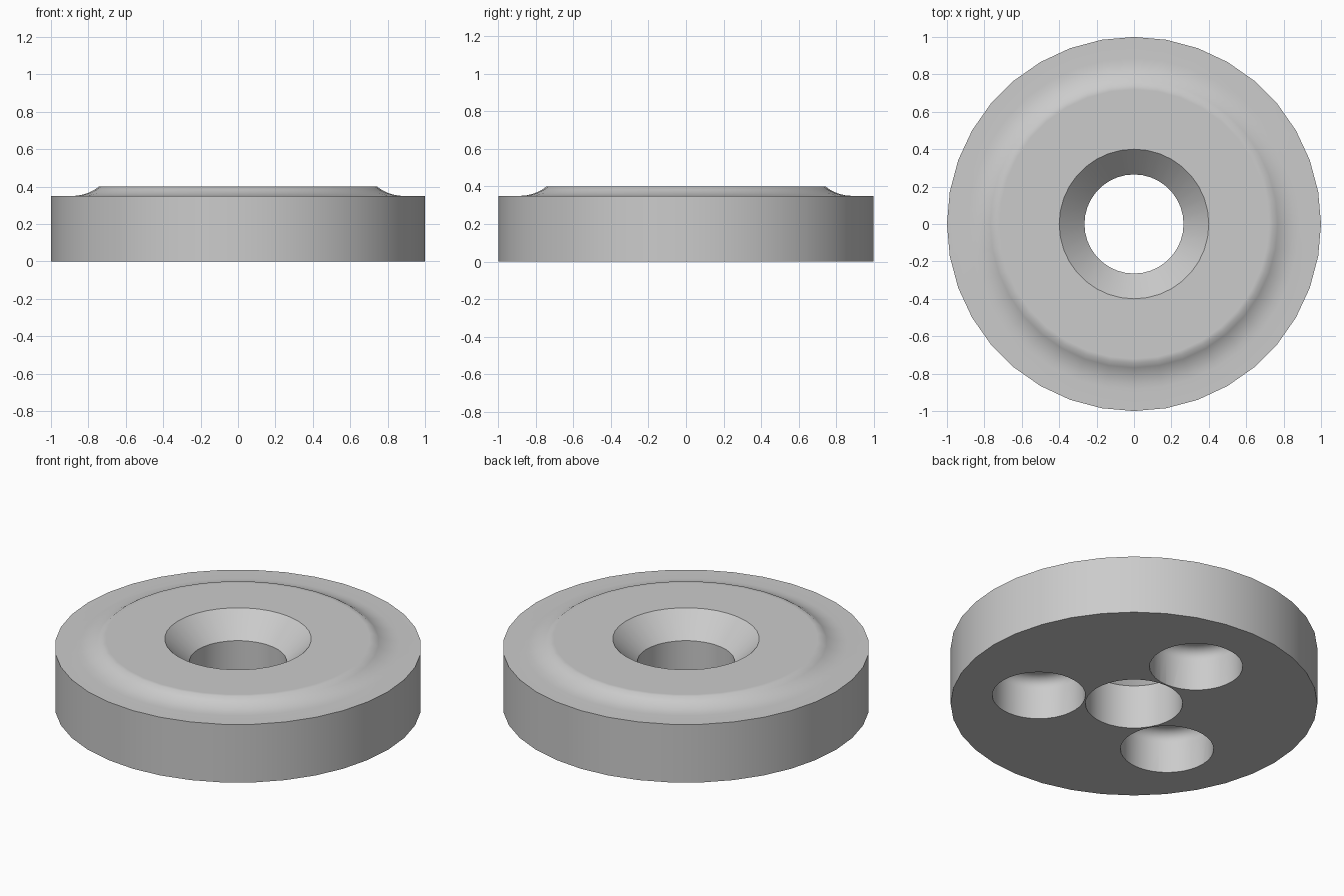
import bpy, bmesh
from math import sin, cos, pi, radians

if "Cube" in bpy.data.objects:
    bpy.data.objects.remove(bpy.data.objects["Cube"])

STEPS = 36

# Single grey material
grey = bpy.data.materials.new("plain grey")
grey.use_nodes = True
colour = (0.6, 0.6, 0.6, 1)
grey.diffuse_color = colour
grey.node_tree.nodes["Principled BSDF"].inputs["Base Color"].default_value = colour


def lathe(name, profile, closed):
    """Turn a (radius, height) profile around z; an open profile is capped."""
    bm = bmesh.new()
    rings = [[bm.verts.new((r * cos(2 * pi * i / STEPS), r * sin(2 * pi * i / STEPS), z))
              for i in range(STEPS)] for r, z in profile]
    pairs = list(zip(rings, rings[1:]))
    if closed:
        pairs.append((rings[-1], rings[0]))
    else:
        bm.faces.new(rings[0])
        bm.faces.new(rings[-1])
    for a, b in pairs:
        for i in range(STEPS):
            j = (i + 1) % STEPS
            bm.faces.new((a[i], a[j], b[j], b[i]))
    bmesh.ops.recalc_face_normals(bm, faces=bm.faces)
    mesh = bpy.data.meshes.new(name)
    bm.to_mesh(mesh)
    bm.free()
    mesh.materials.append(grey)
    obj = bpy.data.objects.new(name, mesh)
    bpy.context.collection.objects.link(obj)
    return obj


# Disc: through hole, countersink, raised face, concave fillet, flat rim
sweep, fillet = radians(39), 0.225
slope = [(0.885 - fillet * sin(sweep * k / 5), 0.35 + fillet * (1 - cos(sweep * k / 5)))
         for k in range(5, -1, -1)]
slope[0] = (slope[0][0], 0.4)
disc = lathe("disc", [(0.265, 0), (0.265, 0.265), (0.4, 0.4), (0.72, 0.4)]
             + slope + [(1, 0.35), (1, 0)], True)

# Three blind pockets with rounded ceilings, cut into the underside
pocket_depth, pocket_radius, rounding = 0.25, 0.254, 0.06
dome = [(pocket_radius - rounding * (1 - cos(pi / 2 * k / 5)),
         pocket_depth - rounding * (1 - sin(pi / 2 * k / 5))) for k in range(6)]
for n in range(3):
    angle = radians(90 + 120 * n)
    cutter = lathe("pocket_cutter", [(pocket_radius, -0.1)] + dome, False)
    cutter.location = (0.527 * cos(angle), 0.527 * sin(angle), 0)
    cutter.hide_render = True
    bpy.context.view_layer.update()
    bpy.context.view_layer.objects.active = disc
    cut = disc.modifiers.new("pocket", "BOOLEAN")
    cut.operation, cut.solver, cut.object = "DIFFERENCE", "EXACT", cutter
    bpy.ops.object.modifier_apply(modifier=cut.name)
    bpy.data.objects.remove(cutter)

# Smooth curves, crisp machined edges
bpy.ops.object.select_all(action="DESELECT")
disc.select_set(True)
bpy.context.view_layer.objects.active = disc
bpy.ops.object.shade_smooth_by_angle(angle=radians(42))
